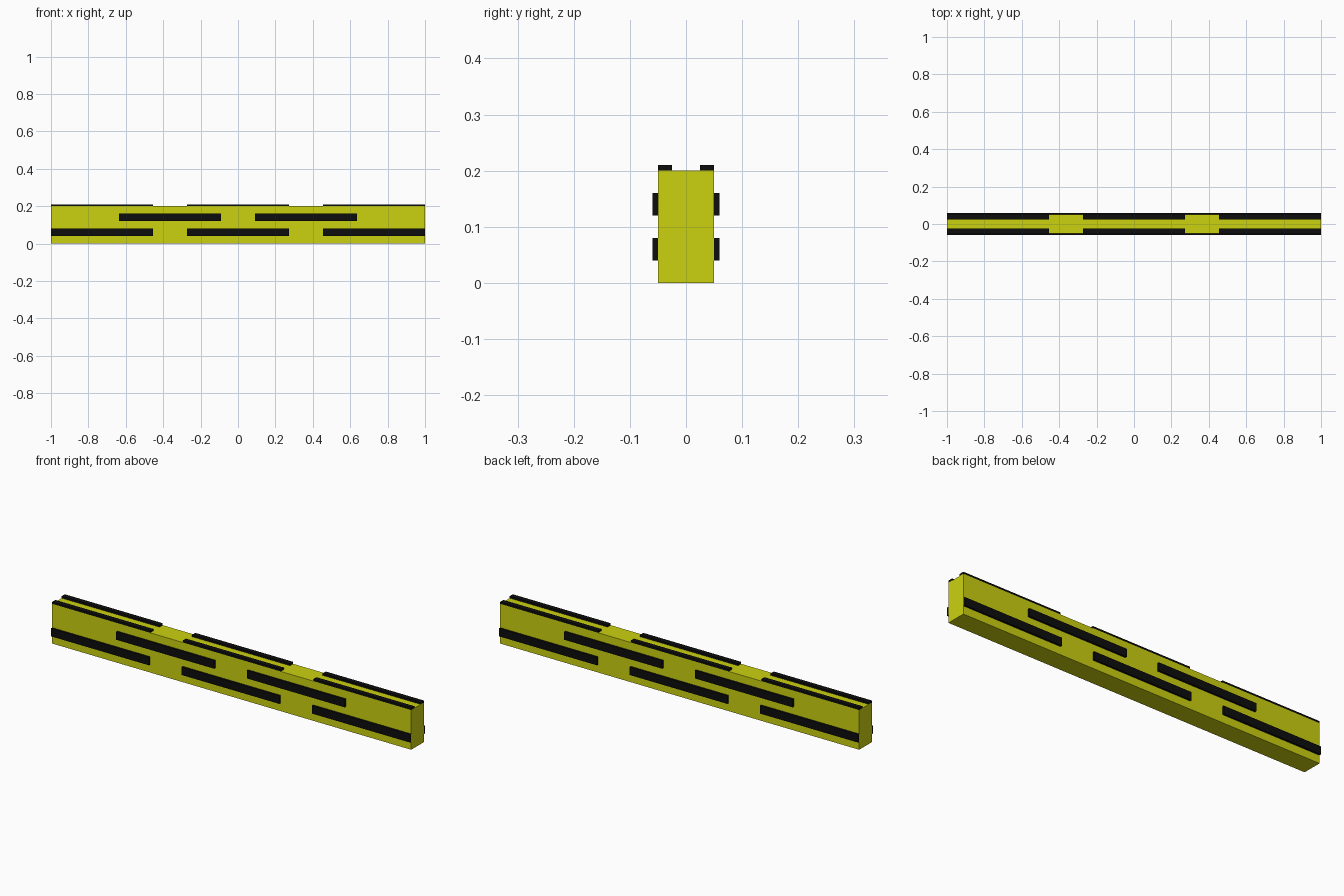
import bpy

if "Cube" in bpy.data.objects:
    bpy.data.objects.remove(bpy.data.objects["Cube"])


def material(name, color):
    m = bpy.data.materials.new(name)
    m.diffuse_color = color
    m.use_nodes = True
    m.node_tree.nodes["Principled BSDF"].inputs["Base Color"].default_value = m.diffuse_color
    return m


yellow = material("yellow_paint", (0.6, 0.64, 0.005, 1))
black = material("black_rubber", (0.004, 0.004, 0.004, 1))


def box(name, lo, hi, mat):
    center = [(a + b) / 2 for a, b in zip(lo, hi)]
    bpy.ops.mesh.primitive_cube_add(size=1, location=center)
    ob = bpy.context.object
    ob.name = name
    ob.scale = [b - a for a, b in zip(lo, hi)]
    bpy.ops.object.transform_apply(location=False, rotation=False, scale=True)
    ob.data.materials.append(mat)
    return ob


# Main beam
box("beam", (-1, -0.05, 0), (1, 0.05, 0.2), yellow)

# Pads are 6 units long on a 22-unit beam, spaced in two staggered rows
half = 3 / 11
outer_row = (-8 / 11, 0, 8 / 11)
inner_row = (-4 / 11, 4 / 11)

for side, s in (("front", -1), ("back", 1)):
    # Pads on the vertical faces
    y0, y1 = sorted((s * 0.05, s * 0.06))
    for row, centers, z in (("lower", outer_row, 0.04), ("upper", inner_row, 0.12)):
        for x in centers:
            box(f"{side}_{row}_pad", (x - half, y0, z), (x + half, y1, z + 0.04), black)
    # Pads along the top edges
    y0, y1 = sorted((s * 0.025, s * 0.05))
    for x in outer_row:
        box(f"{side}_top_pad", (x - half, y0, 0.2), (x + half, y1, 0.21), black)
